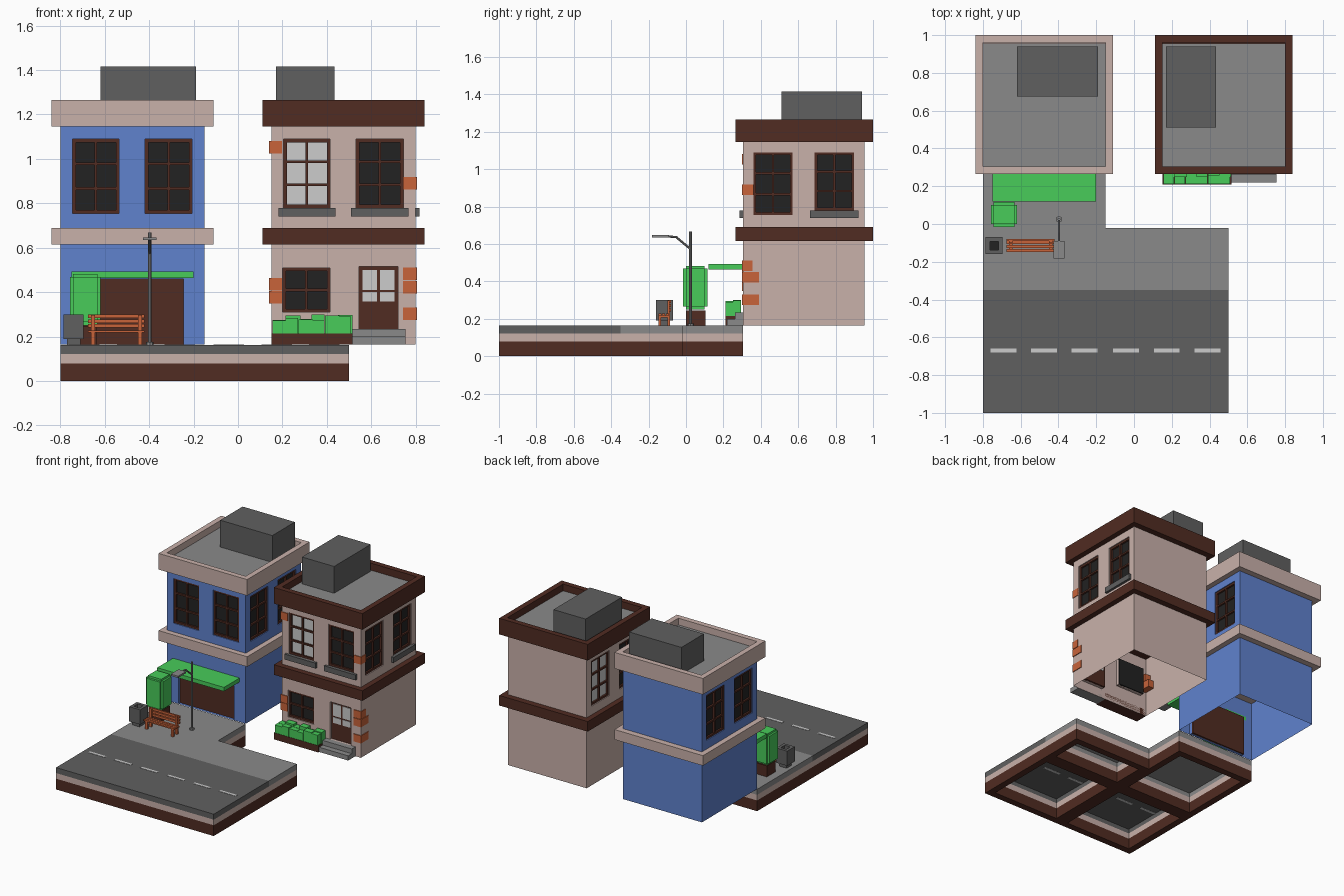
import bpy, bmesh, math, random
from mathutils import Vector

if "Cube" in bpy.data.objects:
    bpy.data.objects.remove(bpy.data.objects["Cube"])
random.seed(4)


def material(name, r, g, b):
    m = bpy.data.materials.new(name)
    m.diffuse_color = (r, g, b, 1)
    m.use_nodes = True
    m.node_tree.nodes["Principled BSDF"].inputs["Base Color"].default_value = m.diffuse_color
    return m


BLUE = material("blue wall", .115, .223, .617)
BEIGE = material("beige", .584, .440, .402)
BROWN = material("dark brown", .082, .025, .016)
ORANGE = material("orange", .578, .125, .042)
GREEN = material("green", .065, .604, .102)
BLACK = material("dark glass", .016, .016, .016)
PALE = material("pale grey", .604, .604, .604)
GREY = material("pavement grey", .254, .254, .254)
DARK = material("dark grey", .117, .117, .117)


def finish(name, bm, mat):
    me = bpy.data.meshes.new(name)
    bm.to_mesh(me)
    bm.free()
    me.materials.append(mat)
    ob = bpy.data.objects.new(name, me)
    bpy.context.collection.objects.link(ob)
    return ob


def boxes(name, mat, *items):
    """One object made of boxes (x0, x1, y0, y1, z0, z1)."""
    bm = bmesh.new()
    for b in items:
        vs = bmesh.ops.create_cube(bm, size=1)["verts"]
        for v in vs:
            v.co = Vector([(b[2*i] + b[2*i+1]) / 2 + v.co[i] * abs(b[2*i+1] - b[2*i])
                           for i in range(3)])
    return finish(name, bm, mat)


def ring(x0, x1, y0, y1, z0, z1, t):
    return [(x0, x1, y0, y0+t, z0, z1), (x0, x1, y1-t, y1, z0, z1),
            (x0, x0+t, y0+t, y1-t, z0, z1), (x1-t, x1, y0+t, y1-t, z0, z1)]


# Street tiles: hollow underneath, layered edges
tiles = {"road_left": (-.8, -.15, -1, -.35, DARK), "road_right": (-.15, .5, -1, -.35, DARK),
         "pavement_left": (-.8, -.15, -.35, .305, GREY), "pavement_right": (-.15, .5, -.35, -.02, GREY)}
for name, (x0, x1, y0, y1, mat) in tiles.items():
    boxes(name + "_footing", BROWN, *ring(x0, x1, y0, y1, 0, .08, .05))
    boxes(name + "_band", BEIGE, *ring(x0, x1, y0, y1, .08, .122, .05))
    boxes(name, mat, (x0, x1, y0, y1, .154, .163), *ring(x0, x1, y0, y1, .122, .154, .05))
boxes("lane_dashes", PALE, *[(x+d, x+d+.137, -.68, -.66, .153, .165)
                             for x in (-.8, -.15) for d in (.04, .255, .47)])

# Buildings
Y0, Y1, ZB, ZT, REC = .305, .955, .165, 1.2, .025
WIN_U = ((.055, .265), (.382, .594))


class Side:
    """A wall with local u (along), d (outward) and z."""
    def __init__(self, o, a, n):
        self.o, self.a, self.n = Vector(o), Vector(a), Vector(n)

    def pt(self, u, d, z):
        p = self.o + self.a*u + self.n*d
        return (p.x, p.y, z)

    def box(self, u0, u1, d0, d1, z0, z1):
        p, q = self.pt(u0, d0, z0), self.pt(u1, d1, z1)
        return (min(p[0], q[0]), max(p[0], q[0]), min(p[1], q[1]), max(p[1], q[1]), z0, z1)


def add_wall(bm, side, holes):
    """Grid of quads with openings and their reveals."""
    us = sorted({0, .65, *[h[0] for h in holes], *[h[1] for h in holes]})
    zs = sorted({ZB, ZT, *[h[2] for h in holes], *[h[3] for h in holes]})
    along = side.a.cross(Vector((0, 0, 1)))
    flip = along.dot(side.n) < 0

    def quad(*pts):
        bm.faces.new([bm.verts.new(side.pt(*p)) for p in (pts[::-1] if flip else pts)])
    for u0, u1 in zip(us, us[1:]):
        for z0, z1 in zip(zs, zs[1:]):
            if not any(h[0] <= u0 and u1 <= h[1] and h[2] <= z0 and z1 <= h[3] for h in holes):
                quad((u0, 0, z0), (u1, 0, z0), (u1, 0, z1), (u0, 0, z1))
    for u0, u1, z0, z1 in holes:
        c = [(u0, z0), (u1, z0), (u1, z1), (u0, z1)]
        for (ua, za), (ub, zb) in zip(c, c[1:] + c[:1]):
            quad((ua, 0, za), (ua, -REC, za), (ub, -REC, zb), (ub, 0, zb))


def window(name, side, hole, rows, glass):
    u0, u1, z0, z1 = hole
    f = .015
    boxes(name + "_glass", glass, side.box(u0, u1, -REC-.008, -REC+.005, z0, z1))
    bars = [(u0, u0+f, z0, z1), (u1-f, u1, z0, z1), (u0+f, u1-f, z0, z0+f), (u0+f, u1-f, z1-f, z1)]
    um = (u0+u1) / 2
    bars.append((um-.006, um+.006, z0, z1))
    for i in range(1, rows):
        z = z0 + (z1-z0) * i / rows
        bars.append((u0, u1, z-.006, z+.006))
    boxes(name + "_frame", BROWN, *[side.box(a, b, -REC-.004, -.007, c, d) for a, b, c, d in bars])


def building(name, x0, wall, trim, low, pale, sills, ground):
    x1 = x0 + .65
    sides = {"front": Side((x0, Y0, 0), (1, 0, 0), (0, -1, 0)),
             "right": Side((x1, Y0, 0), (0, 1, 0), (1, 0, 0)),
             "left": Side((x0, Y0, 0), (0, 1, 0), (-1, 0, 0)),
             "back": Side((x0, Y1, 0), (1, 0, 0), (0, 1, 0))}
    bm = bmesh.new()
    for key, side in sides.items():
        holes = []
        if key != "back":
            for i, (u0, u1) in enumerate(WIN_U):
                sill = (key, i) in sills
                hole = (u0, u1, .78 if sill else .755, 1.09)
                holes.append(hole)
                window(f"{name}_{key}_window_{i}", side, hole, 3, PALE if (key, i) in pale else BLACK)
                if sill:
                    boxes(f"{name}_{key}_sill_{i}", DARK, side.box(u0-.023, u1+.023, -REC, .018, .74, .78))
        add_wall(bm, side, holes + (low if key == "front" else []))
    finish(name + "_walls", bm, wall)
    cx0, cx1, cy0, cy1 = x0-.04, x1+.04, Y0-.04, Y1+.045
    boxes(name + "_floor_cornice", trim, (cx0, cx1, cy0, cy1, .615, .69))
    boxes(name + "_parapet", trim, (cx0, cx1, cy0, cy1, 1.145, 1.19),
          *ring(cx0, cx1, cy0, cy1, 1.19, 1.265, .04))
    boxes(name + "_roof", GREY, (x0, x1, Y0, Y1, 1.19, 1.215))
    ground(sides["front"])


def shop_front(side):
    boxes("shop_shutter", BROWN, side.box(.095, .555, -REC-.01, -REC+.004, ZB, .46))
    boxes("shop_awning", GREEN, (-.75, -.2, .12, Y0, .463, .493))


def house_front(side):
    window("house_ground_window", side, (.05, .265, .31, .51), 2, BLACK)
    boxes("house_door", BROWN, side.box(.395, .57, -REC-.01, -REC+.008, .235, .515))
    boxes("door_panes", PALE, *[side.box(u, u+.065, -REC-.012, -REC+.012, a, b)
                                for u in (.41, .49) for a, b in ((.41, .5), (.357, .4))])
    boxes("door_steps", GREY, (.51, .755, .22, Y0, ZB, .2), (.51, .755, .262, Y0, .2, .235))


building("shop", -.8, BLUE, BEIGE, [(.095, .555, ZB, .46)], (), (), shop_front)
building("house", .15, BEIGE, BROWN, [(.05, .265, .31, .51), (.395, .57, .235, .515)],
         {("front", 0), ("left", 1)}, {("front", 0), ("front", 1), ("right", 1)}, house_front)
boxes("shop_roof_unit", DARK, (-.62, -.19, .675, .94, 1.21, 1.415))
boxes("house_roof_unit", DARK, (.17, .435, .51, .94, 1.21, 1.415))

# Exposed corner bricks on the house (side length, height)
boxes("corner_bricks", ORANGE,
      *[(.742, .805, .299, y, z, z+.056) for y, z in ((.36, .862), (.355, .455), (.39, .395), (.39, .275))],
      *[(.14, .197, .299, y, z, z+.056) for y, z in ((.36, 1.025), (.355, .408), (.39, .35))])

# Flower box with blocky bushes
boxes("planter", BROWN, (.15, .515, .21, Y0, ZB, .215))
bushes = []
for i in range(6):
    for y in (.212, .25):
        x, w, h = .155 + i*.059, random.uniform(.055, .068), random.uniform(.27, .302)
        bushes.append((x, min(x+w, .515), y, y+.045, .212, h))
boxes("planter_bushes", GREEN, *bushes)

# Clipped shrub in a pot
boxes("shrub_pot", BROWN, (-.74, -.635, 0, .105, .163, .245))
boxes("shrub", GREEN, (-.757, -.619, 0, .1, .265, .468), (-.743, -.633, -.016, .116, .265, .468),
      (-.743, -.633, 0, .1, .25, .483))

# Litter bin, open at the top
boxes("bin", DARK, *ring(-.785, -.695, -.16, -.07, .19, .3, .022),
      (-.77, -.71, -.145, -.085, .163, .2))
boxes("bin_inside", BLACK, (-.764, -.716, -.139, -.091, .2, .27))

# Bench: seat slats, back slats, legs
bench = [(-.675, -.42, y, y+.016, .218, .228) for y in (-.148, -.127, -.106)]
bench += [(-.675, -.42, -.09, -.08, z, z+.016) for z in (.24, .262, .284)]
for x in (-.662, -.45):
    bench += [(x, x+.018, -.148, -.133, .163, .218), (x, x+.018, -.1, -.085, .163, .298),
              (x, x+.018, -.148, -.085, .208, .218)]
boxes("bench", ORANGE, *bench)


# Street lamp
def rod(name, p, q, r):
    p, q = Vector(p), Vector(q)
    bpy.ops.mesh.primitive_cylinder_add(vertices=8, radius=r, depth=(q-p).length, location=(p+q)/2)
    ob = bpy.context.object
    ob.name = name
    ob.rotation_euler = (q-p).to_track_quat('Z', 'Y').to_euler()
    ob.data.materials.append(GREY)


rod("lamp_base", (-.397, .025, .16), (-.397, .025, .175), .017)
rod("lamp_pole", (-.397, .025, .165), (-.397, .025, .668), .008)
rod("lamp_brace", (-.397, .022, .575), (-.397, -.05, .635), .006)
rod("lamp_arm", (-.397, -.045, .636), (-.397, -.1, .641), .006)
boxes("lamp_head", GREY, (-.427, -.367, -.182, -.09, .634, .647))
